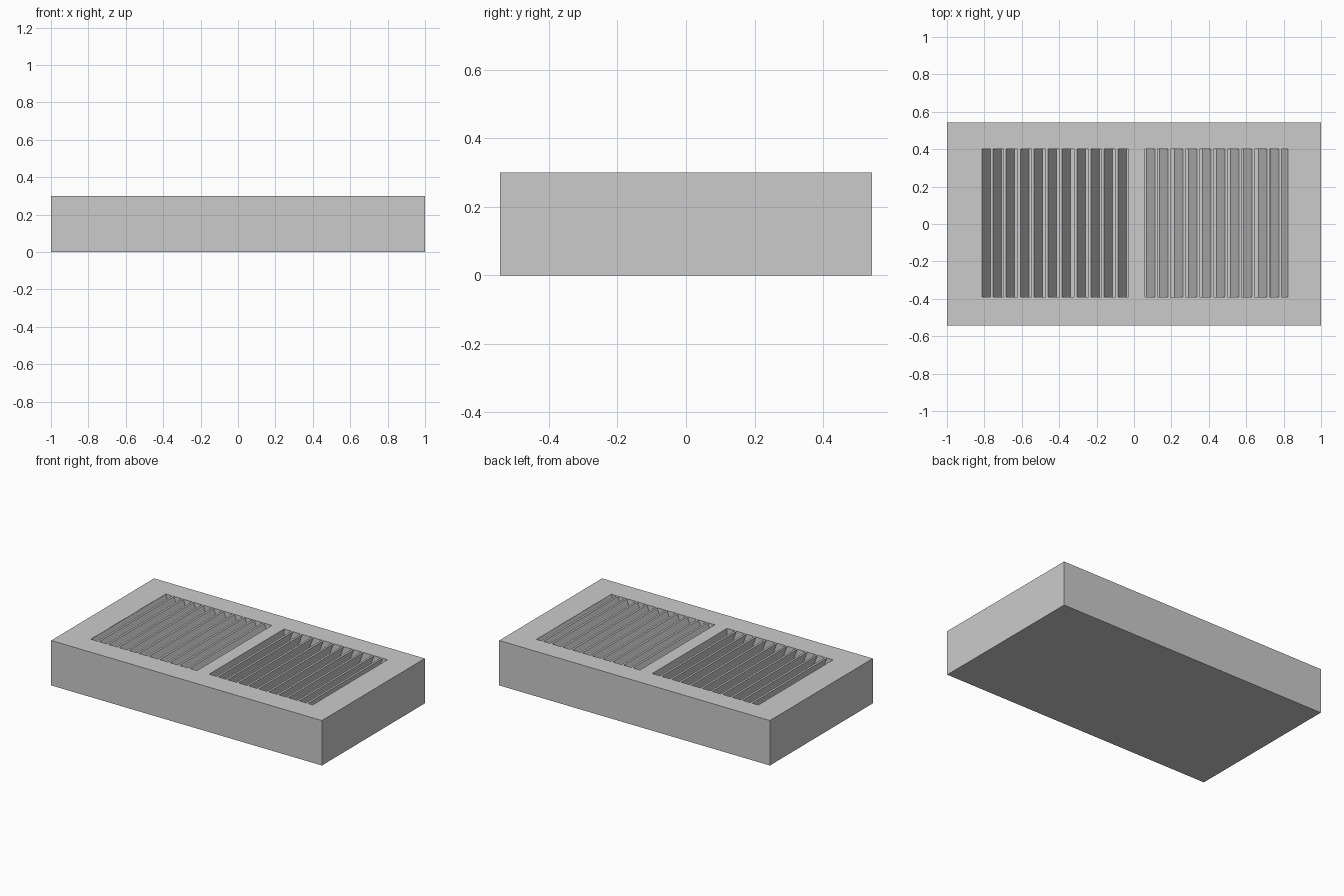
import bpy, bmesh

if "Cube" in bpy.data.objects:
    bpy.data.objects.remove(bpy.data.objects["Cube"])

TOP, FLOOR = 0.30, 0.175      # top surface and recess floor
Y0, Y1 = -0.39, 0.40          # recess extent front to back


def add_prism(bm, profile, y0, y1):
    """Extrude an (x, z) profile along y."""
    face = bm.faces.new([bm.verts.new((x, y0, z)) for x, z in profile])
    ext = bmesh.ops.extrude_face_region(bm, geom=[face])
    verts = [v for v in ext["geom"] if isinstance(v, bmesh.types.BMVert)]
    bmesh.ops.translate(bm, verts=verts, vec=(0, y1 - y0, 0))


def make(name, prisms):
    bm = bmesh.new()
    for p in prisms:
        add_prism(bm, *p)
    bmesh.ops.recalc_face_normals(bm, faces=bm.faces)
    me = bpy.data.meshes.new(name)
    bm.to_mesh(me)
    bm.free()
    ob = bpy.data.objects.new(name, me)
    bpy.context.collection.objects.link(ob)
    return ob


def rect(x0, x1, z0, z1):
    return [(x0, z0), (x1, z0), (x1, z1), (x0, z1)]


# Solid housing with two rectangular recesses
body = make("vent_housing", [(rect(-1, 1, 0, TOP), -0.543, 0.543)])
cutter = make("recess_cutter", [(rect(-0.815, -0.03, FLOOR, 0.4), Y0, Y1),
                                (rect(0.06, 0.825, FLOOR, 0.4), Y0, Y1)])
cutter.hide_render = True
cutter.hide_viewport = True
cut = body.modifiers.new("recesses", "BOOLEAN")
cut.operation = "DIFFERENCE"
cut.solver = "EXACT"
cut.object = cutter


def slats(name, xs, side):
    """Steep leaning slats; side is the direction in which they descend."""
    t, run, top = 0.014, 0.047, TOP - 0.001
    make(name, [([(x, top), (x + side * run, FLOOR - 0.002),
                  (x + side * (run - t), FLOOR - 0.002), (x - side * t, top)],
                 Y0, Y1) for x in xs])


# Louvre slats, both banks leaning outward at the top
slats("left_slats", [-0.813, -0.754, -0.684, -0.608, -0.535, -0.460,
                     -0.385, -0.306, -0.230, -0.160, -0.086], 1)
slats("right_slats", [0.112, 0.182, 0.262, 0.337, 0.412, 0.487,
                      0.561, 0.631, 0.711, 0.775, 0.824], -1)
